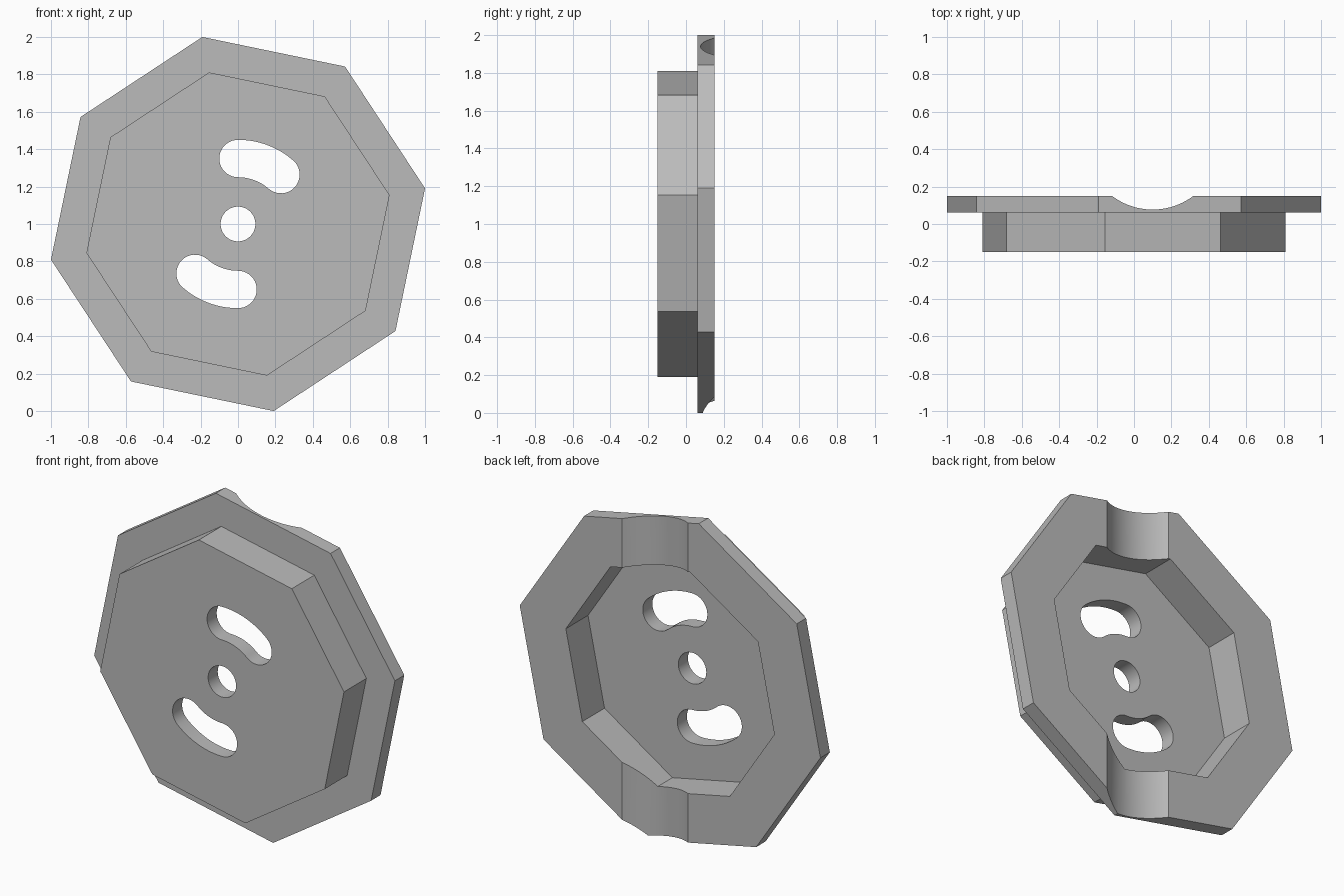
import bpy
import bmesh
from math import cos, sin, pi, radians
from mathutils import Vector

cube = bpy.data.objects.get("Cube")
if cube:
    bpy.data.objects.remove(cube)

grey = bpy.data.materials.new("plain grey")
grey.use_nodes = True
colour = (0.5, 0.5, 0.5, 1)
grey.diffuse_color = colour
grey.node_tree.nodes["Principled BSDF"].inputs["Base Color"].default_value = colour

CENTRE_Z = 1.0
TILT = radians(10.8)


def arc(cx, cy, r, start, end, steps):
    """Points on an arc, angles in degrees, both ends included."""
    angles = [radians(start + (end - start) * i / steps) for i in range(steps + 1)]
    return [(cx + r * cos(a), cy + r * sin(a)) for a in angles]


def loft(name, rings):
    """Closed solid through rings of equal point count, capped at both ends."""
    bm = bmesh.new()
    loops = [[bm.verts.new(p) for p in ring] for ring in rings]
    n = len(loops[0])
    for a, b in zip(loops, loops[1:]):
        for i in range(n):
            j = (i + 1) % n
            bm.faces.new((a[i], a[j], b[j], b[i]))
    bm.faces.new(loops[0][::-1])
    bm.faces.new(loops[-1])
    bmesh.ops.recalc_face_normals(bm, faces=bm.faces)
    mesh = bpy.data.meshes.new(name)
    bm.to_mesh(mesh)
    bm.free()
    mesh.materials.append(grey)
    obj = bpy.data.objects.new(name, mesh)
    bpy.context.collection.objects.link(obj)
    return obj


def octagon(r, y):
    angles = [TILT + i * pi / 4 for i in range(8)]
    return [Vector((r * cos(a), y, CENTRE_Z + r * sin(a))) for a in angles]


def through_cutter(name, outline):
    """Cutter that runs front to back through the plate."""
    return loft(name, [[(x, y, CENTRE_Z + z) for x, z in outline] for y in (-0.4, 0.4)])


# Stepped octagonal cover: front plate, rim flange and rear pocket
profile = [(0.825, -0.151), (0.825, 0.062), (1.018, 0.062),
           (1.018, 0.151), (0.706, 0.151), (0.706, -0.06)]
cover = loft("octagonal_cover", [octagon(r, y) for r, y in profile])

# Round centre hole
cutters = [through_cutter("centre_hole_cutter", arc(0, 0, 0.093, 0, 360, 48)[:-1])]

# Two curved slots, half a turn apart
SLOT_R, SLOT_HALF, SWEEP = 0.35, 0.1, 41
for name, turn in (("upper_slot_cutter", 0), ("lower_slot_cutter", 180)):
    first, last = 90 + turn, 90 + turn - SWEEP
    a, b = radians(first), radians(last)
    outline = arc(0, 0, SLOT_R + SLOT_HALF, first, last, 16)
    outline += arc(SLOT_R * cos(b), SLOT_R * sin(b), SLOT_HALF, last, last - 180, 20)[1:]
    outline += arc(0, 0, SLOT_R - SLOT_HALF, last, first, 16)[1:]
    outline += arc(SLOT_R * cos(a), SLOT_R * sin(a), SLOT_HALF, first + 180, first, 20)[1:-1]
    cutters.append(through_cutter(name, outline))

# Shallow round channel up the back of the flange
channel = arc(0.1, 0.437, 0.36, 0, 360, 96)[:-1]
cutters.append(loft("channel_cutter", [[(x, y, z) for x, y in channel] for z in (-0.2, 2.2)]))

bpy.context.view_layer.objects.active = cover
for cutter in cutters:
    cutter.hide_render = True
    mod = cover.modifiers.new(cutter.name, "BOOLEAN")
    mod.operation = "DIFFERENCE"
    mod.solver = "EXACT"
    mod.object = cutter
    bpy.ops.object.modifier_apply(modifier=mod.name)
    bpy.data.objects.remove(cutter)

# Smooth curved walls, crisp octagon edges
bpy.ops.object.select_all(action="DESELECT")
cover.select_set(True)
bpy.ops.object.shade_smooth_by_angle(angle=radians(30))
